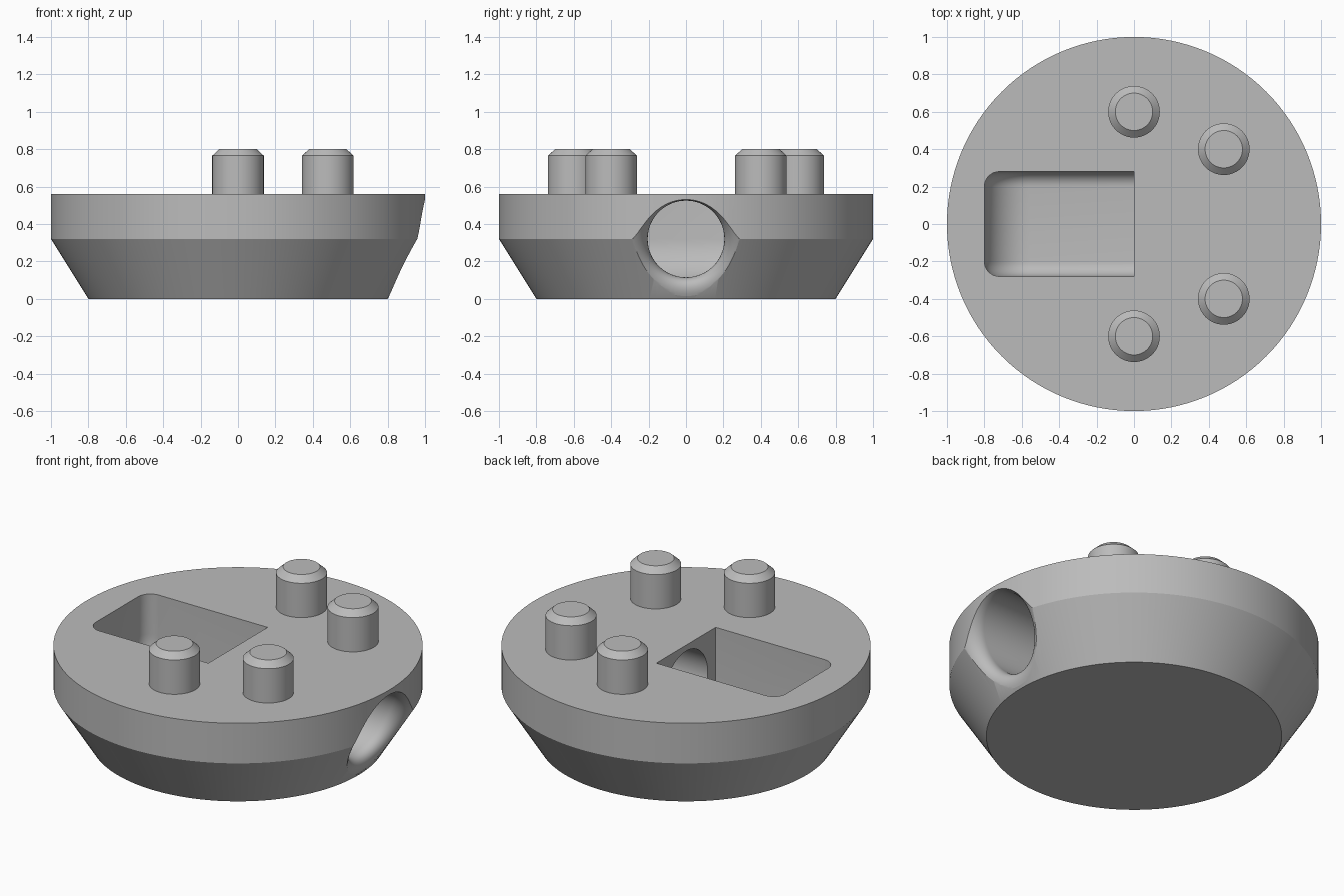
import bpy, bmesh
from math import sin, cos, pi, radians

cube = bpy.data.objects.get("Cube")
if cube:
    bpy.data.objects.remove(cube)

grey = bpy.data.materials.new("plain grey")
grey.use_nodes = True
colour = (0.5, 0.5, 0.5, 1)
grey.diffuse_color = colour
grey.node_tree.nodes["Principled BSDF"].inputs["Base Color"].default_value = colour


def make_object(name, bm):
    bmesh.ops.recalc_face_normals(bm, faces=bm.faces)
    mesh = bpy.data.meshes.new(name)
    bm.to_mesh(mesh)
    bm.free()
    mesh.materials.append(grey)
    obj = bpy.data.objects.new(name, mesh)
    bpy.context.collection.objects.link(obj)
    return obj


def loft(name, rings):
    """Closed solid through rings that have equal point counts."""
    bm = bmesh.new()
    loops = [[bm.verts.new(p) for p in ring] for ring in rings]
    n = len(loops[0])
    for a, b in zip(loops, loops[1:]):
        for i in range(n):
            j = (i + 1) % n
            bm.faces.new((a[i], a[j], b[j], b[i]))
    bm.faces.new(loops[0])
    bm.faces.new(loops[-1])
    return make_object(name, bm)


def lathe(name, profile, centre=(0, 0), n=128):
    cx, cy = centre
    angles = [2 * pi * i / n for i in range(n)]
    return loft(name, [[(cx + r * cos(a), cy + r * sin(a), z) for a in angles]
                       for r, z in profile])


def smooth(obj):
    bpy.ops.object.select_all(action='DESELECT')
    obj.select_set(True)
    bpy.context.view_layer.objects.active = obj
    bpy.ops.object.shade_smooth_by_angle(angle=radians(25))


# Round body with a tapered underside
body = lathe("body", [(0.8, 0), (1, 0.32), (1, 0.56)])

# Pocket cutter: scooped far end, rounded sides
FLOOR, SCOOP, END, TOP, HALF = 0.08, 0.24, -0.8, 0.7, 0.28
outline = [(0, TOP), (END, TOP)]
for i in range(17):
    a = pi / 2 * i / 16
    outline.append((END + SCOOP * (1 - cos(a)), FLOOR + SCOOP * (1 - sin(a))))
outline.append((0, FLOOR))
pocket = loft("pocket_cutter", [[(x, y, z) for x, z in outline] for y in (-HALF, HALF)])
bm = bmesh.new()
bm.from_mesh(pocket.data)
rim = []
for e in bm.edges:
    a, b = (v.co for v in e.verts)
    on_side = abs(a.y - b.y) < 1e-4
    at_open = (a.x > -1e-4 and b.x > -1e-4) or (a.z > TOP - 1e-4 and b.z > TOP - 1e-4)
    if on_side and not at_open:
        rim.append(e)
bmesh.ops.bevel(bm, geom=rim, offset=0.08, segments=8, profile=0.5, affect='EDGES')
bmesh.ops.recalc_face_normals(bm, faces=bm.faces)
bm.to_mesh(pocket.data)
bm.free()

# Side hole cutter: straight bore with a slanted flared mouth
BORE, FLARE, AXIS, MOUTH, SLANT = 0.205, 0.1, 0.32, 0.96, 0.5
stations = [(-0.1, BORE, 0)]
for i in range(15):
    a = pi / 2 * i / 14
    stations.append((MOUTH - FLARE + FLARE * sin(a), BORE + FLARE * (1 - cos(a)), SLANT))
stations.append((1.3, BORE + FLARE, SLANT))
turns = [2 * pi * i / 64 for i in range(64)]
bore = loft("bore_cutter", [[(x + s * r * sin(t), r * cos(t), AXIS + r * sin(t))
                             for t in turns] for x, r, s in stations])

# Cut the body
for cutter in (pocket, bore):
    cutter.hide_render = True
    mod = body.modifiers.new(cutter.name, 'BOOLEAN')
    mod.operation = 'DIFFERENCE'
    mod.solver = 'EXACT'
    mod.object = cutter
    bpy.context.view_layer.objects.active = body
    bpy.ops.object.modifier_apply(modifier=mod.name)
    bpy.data.objects.remove(cutter)
smooth(body)

# Chamfered pegs, in mirrored pairs
for label, x, y in (("middle", 0, 0.6), ("left", 0.48, 0.4)):
    for side, sign in (("front", -1), ("back", 1)):
        peg = lathe(f"{label}_{side}_peg",
                    [(0.138, 0.55), (0.138, 0.765), (0.1, 0.8)], (x, sign * y), 48)
        smooth(peg)
